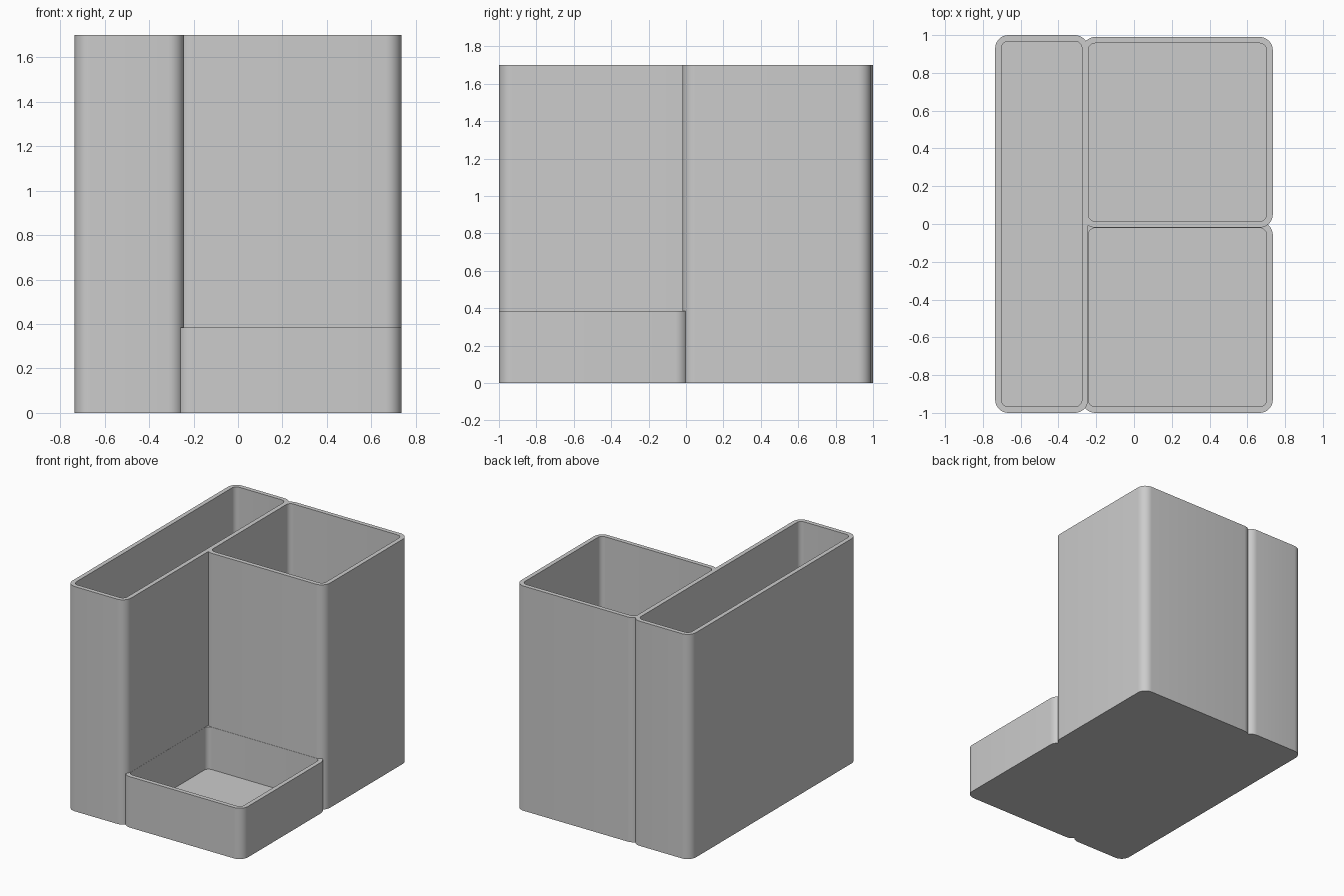
import bpy, bmesh, math

old = bpy.data.objects.get("Cube")
if old:
    bpy.data.objects.remove(old, do_unlink=True)

grey = bpy.data.materials.new("plain grey")
grey.use_nodes = True
colour = (0.6, 0.6, 0.6, 1)
grey.diffuse_color = colour
grey.node_tree.nodes["Principled BSDF"].inputs["Base Color"].default_value = colour

WALL, FLOOR, RADIUS, STEPS = 0.033, 0.065, 0.07, 8


def ring(bm, x0, x1, y0, y1, r, z):
    """Loop of vertices around a rounded rectangle."""
    corners = [(x1 - r, y1 - r), (x0 + r, y1 - r), (x0 + r, y0 + r), (x1 - r, y0 + r)]
    verts = []
    for k, (cx, cy) in enumerate(corners):
        for s in range(STEPS + 1):
            a = math.pi / 2 * (k + s / STEPS)
            verts.append(bm.verts.new((cx + r * math.cos(a), cy + r * math.sin(a), z)))
    return verts


def open_box(name, x0, x1, y0, y1, height):
    """Hollow box with rounded upright corners and an open top."""
    bm = bmesh.new()
    outer = (x0, x1, y0, y1, RADIUS)
    inner = (x0 + WALL, x1 - WALL, y0 + WALL, y1 - WALL, RADIUS - WALL)
    rings = [ring(bm, *outer, 0), ring(bm, *outer, height),
             ring(bm, *inner, height), ring(bm, *inner, FLOOR)]
    n = len(rings[0])
    for low, high in zip(rings, rings[1:]):
        for i in range(n):
            j = (i + 1) % n
            bm.faces.new((low[i], low[j], high[j], high[i]))
    bm.faces.new(rings[0][::-1])
    bm.faces.new(rings[-1])
    bmesh.ops.recalc_face_normals(bm, faces=bm.faces)
    mesh = bpy.data.meshes.new(name)
    bm.to_mesh(mesh)
    bm.free()
    mesh.materials.append(grey)
    obj = bpy.data.objects.new(name, mesh)
    bpy.context.collection.objects.link(obj)
    bpy.ops.object.select_all(action="DESELECT")
    obj.select_set(True)
    bpy.context.view_layer.objects.active = obj
    bpy.ops.object.shade_smooth_by_angle(angle=math.radians(30))


# Three compartments sharing overlapping walls
open_box("long_compartment", -0.735, -0.243, -1, 1, 1.7)
open_box("back_compartment", -0.275, 0.735, -0.019, 0.99, 1.7)
open_box("front_tray", -0.275, 0.735, -1, 0.012, 0.385)
